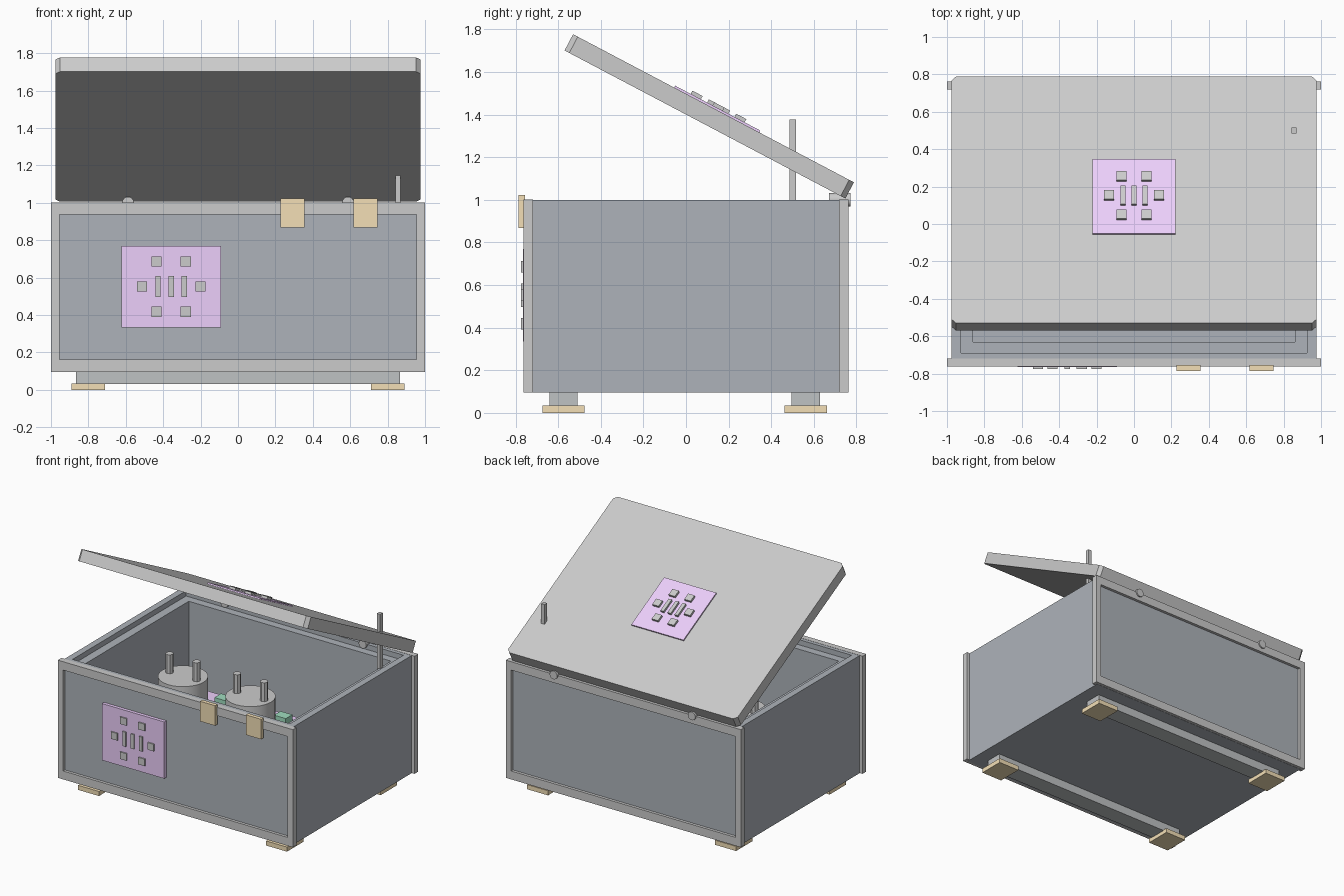
import bpy, bmesh, math
from mathutils import Matrix, Vector

if "Cube" in bpy.data.objects:
    bpy.data.objects.remove(bpy.data.objects["Cube"])


def material(name, rgb):
    m = bpy.data.materials.new(name)
    m.diffuse_color = (*rgb, 1)
    m.use_nodes = True
    m.node_tree.nodes["Principled BSDF"].inputs["Base Color"].default_value = m.diffuse_color
    return m


SLATE = material("slate", (0.42, 0.45, 0.49))
RAIL = material("rail_grey", (0.52, 0.54, 0.55))
TAN = material("tan", (0.90, 0.74, 0.47))
PURPLE = material("purple", (0.84, 0.62, 0.96))
GREEN = material("green", (0.35, 0.72, 0.52))


def finish(bm, name, mat=None, matrix=None):
    bmesh.ops.recalc_face_normals(bm, faces=bm.faces)
    me = bpy.data.meshes.new(name)
    bm.to_mesh(me)
    bm.free()
    ob = bpy.data.objects.new(name, me)
    bpy.context.collection.objects.link(ob)
    if mat:
        me.materials.append(mat)
    if matrix:
        ob.matrix_world = matrix
    return ob


def box(name, x, y, z, mat=None, matrix=None, chamfer=0):
    """Box from (min, max) ranges; chamfer cuts the upright edges."""
    bm = bmesh.new()
    bmesh.ops.create_cube(bm, size=1)
    for v in bm.verts:
        v.co = Vector([r[0] if c < 0 else r[1] for c, r in zip(v.co, (x, y, z))])
    if chamfer:
        upright = [e for e in bm.edges if abs(e.verts[0].co.z - e.verts[1].co.z) > 1e-4]
        bmesh.ops.bevel(bm, geom=upright, offset=chamfer, segments=1, affect='EDGES')
    return finish(bm, name, mat, matrix)


def cylinder(name, loc, radius, height, sides, rot=None, mat=None):
    bm = bmesh.new()
    bmesh.ops.create_cone(bm, cap_ends=True, segments=sides, radius1=radius,
                          radius2=radius, depth=height)
    for f in bm.faces:
        f.smooth = sides > 12 and len(f.verts) == 4
    m = Matrix.Translation(loc)
    return finish(bm, name, mat, m @ rot if rot else m)


def nested_loops(name, loops, close_ends, mat=None):
    """Rectangular loops (half x, half y, height) joined one after another."""
    bm = bmesh.new()
    rings = [[bm.verts.new((sx * hx, sy * hy, z))
              for sx, sy in ((-1, -1), (1, -1), (1, 1), (-1, 1))] for hx, hy, z in loops]
    pairs = list(zip(rings, rings[1:]))
    if close_ends:
        bm.faces.new(rings[0])
        bm.faces.new(rings[-1])
    else:
        pairs.append((rings[-1], rings[0]))
    for a, b in pairs:
        for i in range(4):
            j = (i + 1) % 4
            bm.faces.new((a[i], a[j], b[j], b[i]))
    return finish(bm, name, mat)


# Open case with a stepped rim
nested_loops("case", [(0.975, 0.74, 0.095), (0.975, 0.74, 1.0), (0.925, 0.69, 1.0),
                      (0.925, 0.69, 0.96), (0.86, 0.63, 0.96), (0.86, 0.63, 0.16)], True, SLATE)

# Front and back frames
for side, y in (("front", -0.74), ("back", 0.74)):
    d = 0.022
    frame = nested_loops(side + "_frame", [(1.0, 0.4525, -d), (1.0, 0.4525, d),
                                           (0.955, 0.388, d), (0.955, 0.388, -d)], False)
    frame.matrix_world = Matrix.Translation((0, y, 0.549)) @ Matrix.Rotation(math.pi / 2, 4, 'X')

# Rails and feet
for side, y in (("front", -0.575), ("back", 0.562)):
    box(side + "_rail", (-0.865, 0.865), (y - 0.066, y + 0.066), (0.03, 0.1), RAIL)
    for hand, x in (("left", -0.8), ("right", 0.8)):
        box(f"{side}_{hand}_foot", (x - 0.089, x + 0.089), (y - 0.099, y + 0.099), (0, 0.035), TAN)

# Latches
for i, x in enumerate((0.291, 0.682)):
    box(f"latch_{i + 1}", (x - 0.065, x + 0.065), (-0.785, -0.755), (0.868, 1.022), TAN)

# Hinge pins
for i, x in enumerate((-0.588, 0.588)):
    cylinder(f"hinge_{i + 1}", (x, 0.722, 1.0), 0.032, 0.1, 16, Matrix.Rotation(math.pi / 2, 4, 'X'))

# Open lid, hung on the back edge
lid_m = Matrix.Translation((0, 0.748, 1.006)) @ Matrix.Rotation(math.radians(-27.8), 4, 'X')
box("lid", (-0.977, 0.977), (-1.49, 0), (0, 0.086), None, lid_m, 0.025)

# Lid prop rod
box("prop_rod", (0.842, 0.87), (0.485, 0.517), (0.75, 1.377))


def stud_panel(name, matrix, hx, hy, s, thick, height):
    """Coloured plate with a ring of six square studs around three bars."""
    box(name + "_plate", (-hx, hx), (-hy, hy), (-0.02, thick), PURPLE, matrix)
    spots = [(sx * 0.067, sy * 0.116) for sx in (-1, 1) for sy in (-1, 1)]
    spots += [(-0.134, 0), (0.134, 0)]
    parts = [(x, y, 0.027, 0.027) for x, y in spots]
    parts += [(x, 0, 0.0135, 0.056) for x in (-0.06, 0, 0.06)]
    for i, (x, y, w, h) in enumerate(parts):
        x, y = x * s, y * s
        box(f"{name}_stud_{i + 1}", (x - w, x + w), (y - h, y + h), (0, height), None, matrix)


stud_panel("lid_panel", lid_m @ Matrix.Translation((0, -0.728, 0.086)),
           0.222, 0.226, 1.0, 0.01, 0.027)
stud_panel("front_panel", Matrix.Translation((-0.357, -0.755, 0.552))
           @ Matrix.Rotation(math.pi / 2, 4, 'X'), 0.265, 0.218, 1.16, 0.01, 0.02)

# Inside: raised board with two terminal drums and small chips
box("inner_board", (-0.72, 0.36), (-0.3, 0.32), (0.46, 0.49), PURPLE)
for i, (x, y) in enumerate(((-0.66, -0.24), (0.3, -0.24), (-0.66, 0.26), (0.3, 0.26))):
    box(f"standoff_{i + 1}", (x - 0.03, x + 0.03), (y - 0.03, y + 0.03), (0.16, 0.46))
for i, x in enumerate((-0.468, 0.106)):
    cylinder(f"drum_{i + 1}", (x, 0, 0.61), 0.175, 0.24, 32)
    for j, dx in enumerate((-0.115, 0.115)):
        cylinder(f"terminal_{i + 1}_{j + 1}", (x + dx, 0, 0.8), 0.029, 0.15, 8)
for i, x in enumerate((-0.27, 0.237)):
    box(f"chip_{i + 1}", (x - 0.05, x + 0.05), (0.17, 0.25), (0.48, 0.54), GREEN)
